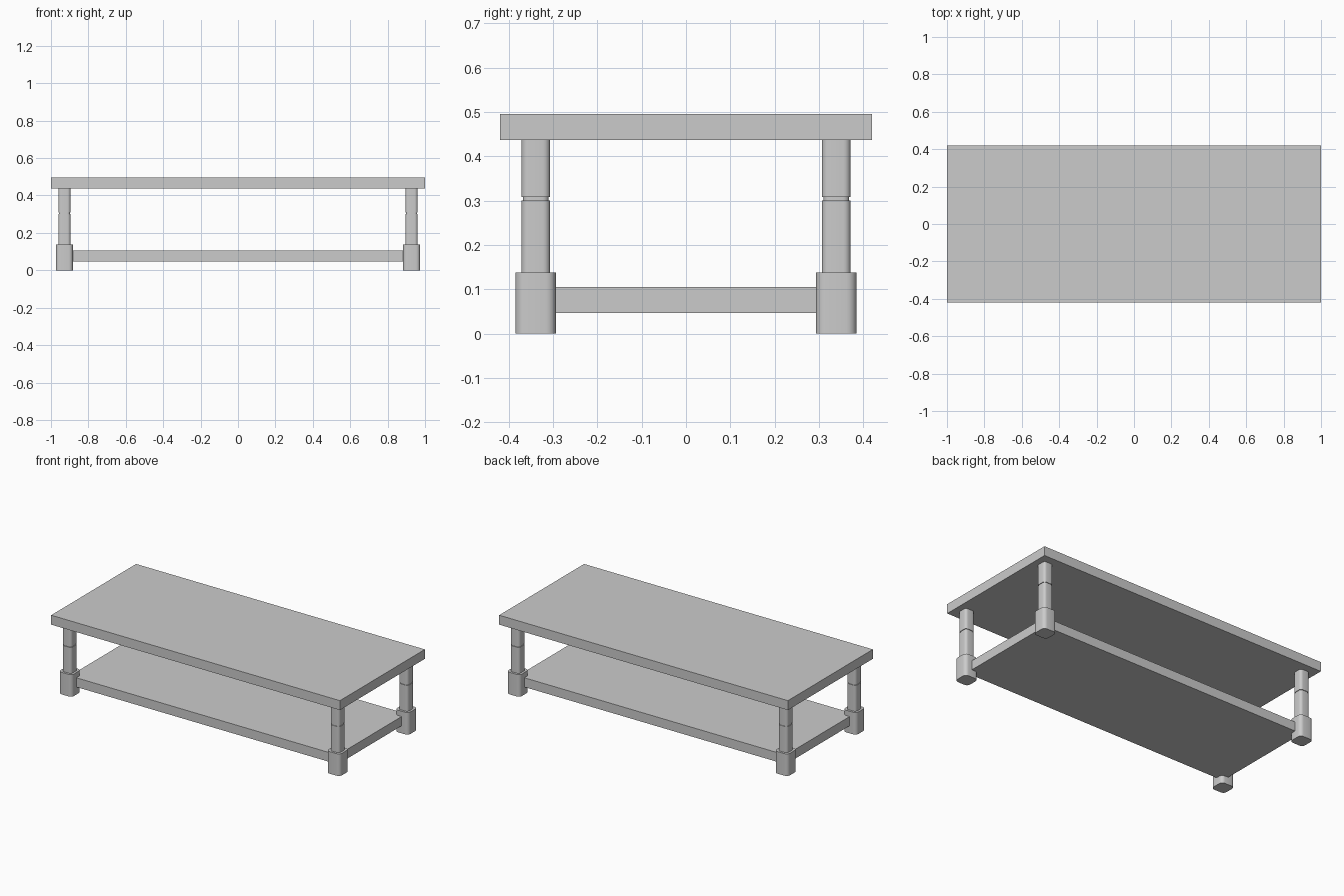
import bpy, bmesh, math

default_cube = bpy.data.objects.get("Cube")
if default_cube:
    bpy.data.objects.remove(default_cube, do_unlink=True)


def make_material(name, colour):
    mat = bpy.data.materials.new(name)
    mat.use_nodes = True
    mat.diffuse_color = colour
    mat.node_tree.nodes["Principled BSDF"].inputs["Base Color"].default_value = colour
    return mat


GREY = make_material("light grey", (0.6, 0.6, 0.6, 1))


def add_object(name, bm):
    bmesh.ops.recalc_face_normals(bm, faces=bm.faces)
    mesh = bpy.data.meshes.new(name)
    bm.to_mesh(mesh)
    bm.free()
    mesh.materials.append(GREY)
    obj = bpy.data.objects.new(name, mesh)
    bpy.context.collection.objects.link(obj)
    return obj


def board(name, half_x, half_y, bottom, top):
    bm = bmesh.new()
    bmesh.ops.create_cube(bm, size=2)
    for v in bm.verts:
        v.co.x *= half_x
        v.co.y *= half_y
        v.co.z = top if v.co.z > 0 else bottom
    return add_object(name, bm)


def rounded_square(half, radius, steps=5):
    """Outline of a square with rounded corners."""
    points = []
    for corner in range(4):
        middle = math.radians(45 + 90 * corner)
        cx = math.copysign(half - radius, math.cos(middle))
        cy = math.copysign(half - radius, math.sin(middle))
        for i in range(steps + 1):
            a = math.radians(90 * corner + 90 * i / steps)
            points.append((cx + radius * math.cos(a), cy + radius * math.sin(a)))
    return points


def leg(name, x, y):
    # Height and half width up the leg: foot, shaft, groove, upper block
    profile = [(0, 0.046), (0.138, 0.046), (0.138, 0.0325), (0.301, 0.0325),
               (0.301, 0.029), (0.308, 0.029), (0.308, 0.0325), (0.44, 0.0325)]
    bm = bmesh.new()
    rings = [[bm.verts.new((x + px, y + py, z))
              for px, py in rounded_square(half, half * 0.5)]
             for z, half in profile]
    for low, high in zip(rings, rings[1:]):
        for i in range(len(low)):
            j = (i + 1) % len(low)
            bm.faces.new((low[i], low[j], high[j], high[i]))
    bm.faces.new(rings[0][::-1])
    bm.faces.new(rings[-1])
    obj = add_object(name, bm)
    bpy.ops.object.select_all(action='DESELECT')
    obj.select_set(True)
    bpy.context.view_layer.objects.active = obj
    bpy.ops.object.shade_smooth_by_angle(angle=math.radians(40))
    return obj


# Table top and lower shelf
board("table_top", 1.0, 0.42, 0.437, 0.496)
board("lower_shelf", 0.928, 0.339, 0.047, 0.105)

# Four turned legs
for end, sy in (("front", -1), ("back", 1)):
    for side, sx in (("left", 1), ("right", -1)):
        leg(f"{end}_{side}_leg", sx * 0.928, sy * 0.339)
